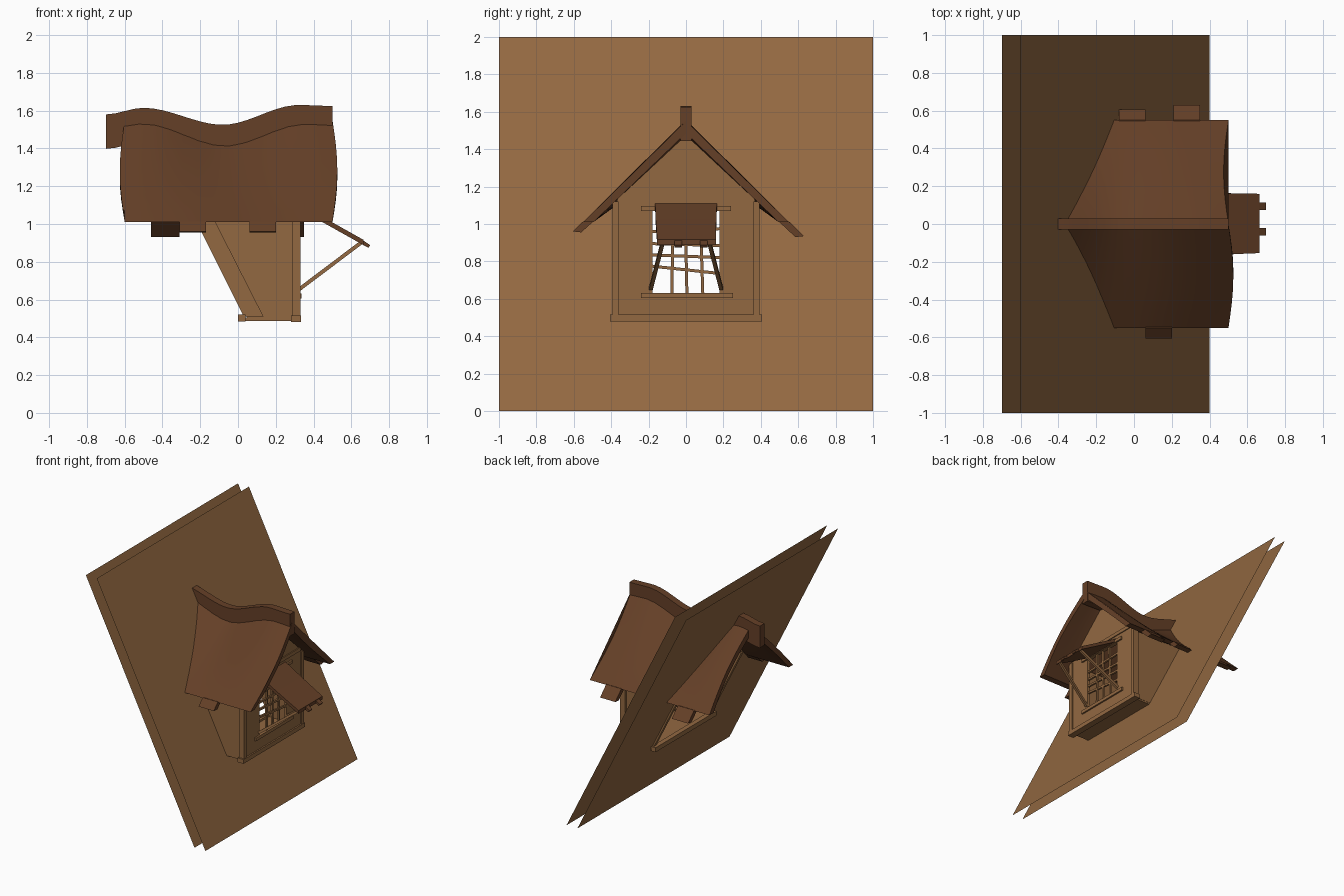
import bpy, math
from mathutils import Vector

if "Cube" in bpy.data.objects:
    bpy.data.objects.remove(bpy.data.objects["Cube"])


def material(name, rgb):
    m = bpy.data.materials.new(name)
    m.diffuse_color = (*rgb, 1)
    m.use_nodes = True
    m.node_tree.nodes["Principled BSDF"].inputs["Base Color"].default_value = m.diffuse_color
    return m


WOOD = material("light_brown_wood", (0.290, 0.140, 0.053))
ROOF = material("dark_brown_shingle", (0.128, 0.050, 0.020))


def make(name, verts, faces, mat, smooth=False):
    me = bpy.data.meshes.new(name)
    me.from_pydata([tuple(v) for v in verts], [], faces)
    me.update()
    me.materials.append(mat)
    ob = bpy.data.objects.new(name, me)
    bpy.context.collection.objects.link(ob)
    if smooth:
        me.shade_smooth()
        me.set_sharp_from_angle(angle=math.radians(30))
    return ob


def loft(name, rings, mat, smooth=False):
    """Closed solid through equal-length rings of points."""
    n = len(rings[0])
    faces = [[k * n + i, k * n + (i + 1) % n, (k + 1) * n + (i + 1) % n, (k + 1) * n + i]
             for k in range(len(rings) - 1) for i in range(n)]
    faces += [list(range(n))[::-1], [(len(rings) - 1) * n + i for i in range(n)]]
    return make(name, [p for r in rings for p in r], faces, mat, smooth)


def prism_x(name, yz, x0, x1, mat):
    return loft(name, [[(x, y, z) for y, z in yz] for x in (x0, x1)], mat)


def prism_y(name, xz, y0, y1, mat):
    # walked from high y to low y so that counter-clockwise profiles face outward
    return loft(name, [[(x, y, z) for x, z in xz] for y in (y1, y0)], mat)


def box(name, x0, x1, y0, y1, z0, z1, mat=WOOD):
    return prism_x(name, [(y0, z0), (y1, z0), (y1, z1), (y0, z1)], x0, x1, mat)


def bar(name, p, q, w, mat=WOOD):
    p, q = Vector(p), Vector(q)
    d = (q - p).normalized()
    a = d.cross(Vector((1, 0, 0)) if abs(d.x) < 0.5 else Vector((0, 1, 0))).normalized() * w / 2
    b = d.cross(a)
    return loft(name, [[c + a + b, c - a + b, c - a - b, c + a - b][::-1] for c in (p, q)], mat)


def lerp_curve(pts, x):
    """Smoothly eased height through a few (x, z) points."""
    for (xa, za), (xb, zb) in zip(pts, pts[1:]):
        if x <= xb:
            t = (x - xa) / (xb - xa)
            t = t * t * (3 - 2 * t)
            return za + (zb - za) * t
    return pts[-1][1]


# --- two sloped sheets of the main roof, each with a house-shaped opening ---
half = [(0, 0), (1, 0), (1, 2), (0, 2), (0, 1.43), (0.37, 1.09), (0.37, 0.5), (0, 0.5)]
for name, x0 in (("outer_roof_sheet", 0.4), ("inner_roof_sheet", 0.3)):
    vs = [(x0 - 0.5 * z, s * y, z) for s in (1, -1) for y, z in half]
    make(name, vs, [list(range(8)), list(range(8, 16))[::-1]], WOOD)

# --- dormer roof: two sagging slabs with bowed gable edges ---
SAG = [(-0.62, 1.545), (-0.5, 1.56), (-0.07, 1.435), (0.35, 1.558), (0.52, 1.55)]
ROWS, COLS = 8, 14
for name, s in (("front_roof_slab", -1), ("back_roof_slab", 1)):
    rings = []
    for c in range(COLS + 1):
        u = -1 + 2 * c / COLS
        zr = lerp_curve(SAG, -0.05 + 0.55 * u)
        outer, inner = [], []
        for r in range(ROWS + 1):
            t = r / ROWS
            x = -0.05 + u * (0.55 - s * 0.026 * math.sin(math.pi * t))
            outer.append((x, s * 0.55 * t, zr * (1 - t) + 1.01 * t))
            inner.append((x, s * 0.495 * t, (zr - 0.065) * (1 - t) + 1.01 * t))
        ring = inner + outer[::-1]
        rings.append(ring if s > 0 else ring[::-1])
    loft(name, rings, ROOF, True)

# --- longer shingles hanging below the eaves ---
for s, x0, x1, d in ((-1, -0.31, -0.17, 0.055), (-1, 0.06, 0.20, 0.055),
                     (1, -0.46, -0.31, 0.08), (1, -0.08, 0.06, 0.055), (1, 0.21, 0.35, 0.08)):
    p = [(0.495, 1.014), (0.505 + d, 1.01 - d), (0.55 + d, 1.015 - d), (0.55, 1.014)]
    p = [(s * y, z) for y, z in p]
    prism_x("eave_shingle", p if s > 0 else p[::-1], x0, x1, ROOF)

# --- curved ridge beam ---
RIDGE = [(-0.7, 1.58), (-0.5, 1.615), (-0.08, 1.525), (0.32, 1.63), (0.5, 1.625)]
rings = []
for c in range(25):
    x = -0.7 + 1.2 * c / 24
    z = lerp_curve(RIDGE, x)
    rings.append([(x, -0.03, z - 0.182), (x, 0.03, z - 0.182), (x, 0.03, z), (x, -0.03, z)])
loft("ridge_beam", rings, ROOF, True)

# --- front wall: two halves around the window opening ---
W0, W1 = 0.30, 0.322
for s in (1, -1):
    p = [(0, 0.5), (0.37, 0.5), (0.37, 1.13), (0, 1.475), (0, 1.09), (0.18, 1.09), (0.18, 0.63), (0, 0.63)]
    p = [(s * y, z) for y, z in p]
    prism_x("front_wall_half", p if s > 0 else p[::-1], W0, W1, WOOD)

# --- side walls, sloping planks and corner posts ---
for s in (1, -1):
    ya, yb = sorted((s * 0.35, s * 0.372))
    prism_y("side_wall", [(0.05, 0.5), (W1, 0.5), (W1, 1.1), (-0.25, 1.1)], ya, yb, WOOD)
    ya, yb = sorted((s * 0.355, s * 0.385))
    prism_y("sloping_plank", [(0.03, 0.51), (0.135, 0.51), (-0.16, 1.09), (-0.26, 1.09)], ya, yb, WOOD)
    ya, yb = sorted((s * 0.36, s * 0.392))
    box("corner_post", 0.285, 0.332, ya, yb, 0.5, 1.12)

# --- floor and horizontal beams ---
box("floor", 0.03, 0.32, -0.37, 0.37, 0.487, 0.505)
box("front_sill_beam", 0.28, 0.334, -0.405, 0.405, 0.48, 0.515)
box("back_sill_beam", 0.0, 0.04, -0.4, 0.4, 0.485, 0.522)
box("gable_beam", 0.31, 0.33, -0.36, 0.36, 1.13, 1.16)

# --- window trim and crooked lattice ---
box("window_sill", 0.30, 0.335, -0.24, 0.25, 0.605, 0.632)
box("window_lintel", 0.30, 0.335, -0.24, 0.24, 1.07, 1.095)
for a, b in ((-0.075, -0.07), (0.005, -0.005), (0.09, 0.075)):
    bar("lattice_upright", (0.313, a, 0.62), (0.313, b, 1.09), 0.016)
for a, b in ((0.775, 0.735), (0.835, 0.82), (0.895, 0.885), (0.96, 0.975)):
    bar("lattice_rail", (0.312, -0.185, a), (0.312, 0.185, b), 0.016)

# --- awning over the window with two shingle tips and two struts ---
rings = [[(x, -h + o, z - 0.028), (x, h + o, z - 0.028), (x, h + o, z), (x, -h + o, z)]
         for x, z, h, o in ((0.32, 1.11, 0.165, 0.0), (0.47, 1.025, 0.162, 0.0), (0.665, 0.916, 0.157, 0.003))]
loft("awning", rings, ROOF)
for y0, y1 in ((-0.062, -0.022), (0.075, 0.115)):
    prism_y("awning_shingle", [(0.65, 0.896), (0.69, 0.874), (0.7, 0.888), (0.66, 0.915)], y0, y1, ROOF)
for s in (1, -1):
    bar("awning_strut", (0.325, s * 0.188, 0.655), (0.65, s * 0.125, 0.9), 0.02)
